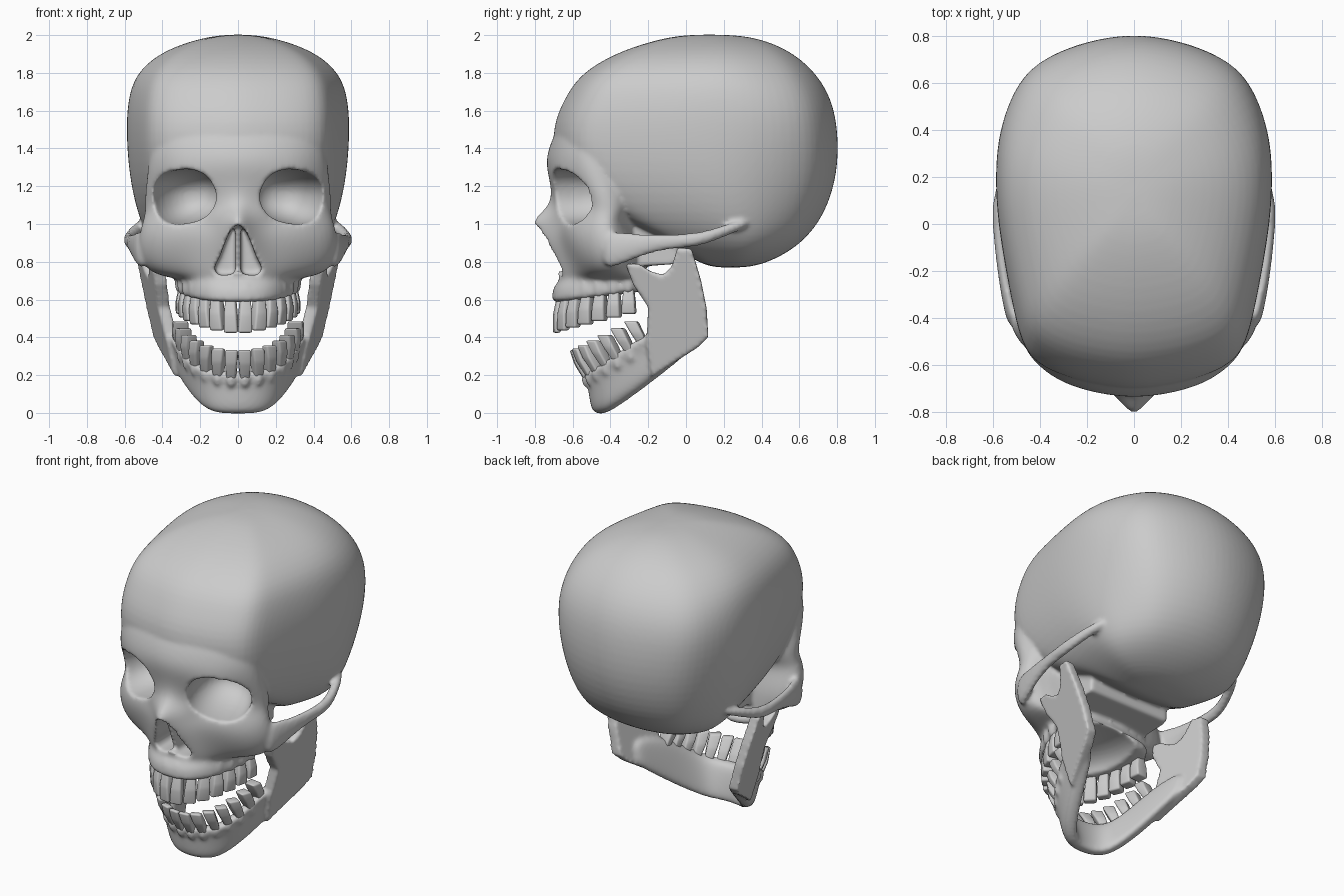
import bpy, bmesh
from math import sin, cos, radians, copysign, sqrt
from mathutils import Vector, Matrix

if "Cube" in bpy.data.objects:
    bpy.data.objects.remove(bpy.data.objects["Cube"])


def make(name, bm):
    bmesh.ops.recalc_face_normals(bm, faces=bm.faces)
    me = bpy.data.meshes.new(name)
    bm.to_mesh(me)
    bm.free()
    ob = bpy.data.objects.new(name, me)
    bpy.context.collection.objects.link(ob)
    return ob


def bake(ob):
    dg = bpy.context.evaluated_depsgraph_get()
    me = bpy.data.meshes.new_from_object(ob.evaluated_get(dg))
    ob.modifiers.clear()
    ob.data = me
    return ob


def loft(name, rings, sub=2):
    bm = bmesh.new()
    vs = [[bm.verts.new(p) for p in r] for r in rings]
    n = len(vs[0])
    for a, b in zip(vs, vs[1:]):
        for i in range(n):
            j = (i + 1) % n
            bm.faces.new((a[i], a[j], b[j], b[i]))
    bm.faces.new(vs[0])
    bm.faces.new(vs[-1])
    ob = make(name, bm)
    if sub:
        ob.modifiers.new("sub", 'SUBSURF').levels = sub
        bake(ob)
    return ob


def blob(name, loc, rad, p=1.0, rot=0.0, roll=0.0):
    bm = bmesh.new()
    bmesh.ops.create_uvsphere(bm, u_segments=32, v_segments=20, radius=1)
    turn = Matrix.Rotation(rot, 3, 'Z') @ Matrix.Rotation(roll, 3, 'Y')
    for v in bm.verts:
        q = Vector([copysign(abs(c) ** p, c) * r for c, r in zip(v.co, rad)])
        v.co = turn @ q + Vector(loc)
    return make(name, bm)


def combine(ob, other, op='UNION'):
    m = ob.modifiers.new("bool", 'BOOLEAN')
    m.operation, m.solver, m.object = op, 'EXACT', other
    bake(ob)
    bpy.data.objects.remove(other)


def finish(ob, voxel, times):
    m = ob.modifiers.new("remesh", 'REMESH')
    m.mode, m.voxel_size = 'VOXEL', voxel
    s = ob.modifiers.new("smooth", 'SMOOTH')
    s.factor, s.iterations = 0.5, times
    bake(ob)
    for p in ob.data.polygons:
        p.use_smooth = True


def mirrored(half):
    return half + [(-x, y, z) for x, y, z in reversed(half[1:-1])]


def teeth(name, A, B, front, gum, height, axis):
    """Seven teeth per side on a half-ellipse; returns gum points, outward directions and axes."""
    arc = [Vector((A * sin(radians(t / 2)), front + B * (1 - cos(radians(t / 2))), 0)) for t in range(173)]
    dist = [0]
    for a, b in zip(arc, arc[1:]):
        dist.append(dist[-1] + (b - a).length)
    step = dist[-1] / 7
    bm, roots = bmesh.new(), []
    for i in range(7):
        k = min(range(1, 172), key=lambda q: abs(dist[q] - (i + 0.5) * step))
        f = i / 6
        for s in (1, -1):
            base = Vector((arc[k].x * s, arc[k].y, gum(arc[k].y)))
            tan = arc[k + 1] - arc[k - 1]
            tan = Vector((tan.x * s, tan.y, 0)).normalized()
            w = axis(f).normalized()
            out = Vector((tan.y * s, -tan.x * s, 0))
            tip = height(f)
            v = []
            for h, wd, th in ((-0.04, 0.65, 0.05), (tip * 0.4, 0.88, 0.06 + .025 * f), (tip, 0.97, 0.03 + 0.05 * f)):
                for a, b in ((1, 1), (-1, 1), (-1, -1), (1, -1)):
                    v.append(bm.verts.new(base + w * h + tan * (a * wd * step / 2) + out * (b * th / 2)))
            for o in (0, 4):
                for q in range(4):
                    r = (q + 1) % 4
                    bm.faces.new((v[o + q], v[o + r], v[o + 4 + r], v[o + 4 + q]))
            bm.faces.new(v[:4])
            bm.faces.new(v[8:])
            roots.append((base, out, w))
    ob = make(name, bm)
    m = ob.modifiers.new("bevel", 'BEVEL')
    m.width, m.segments, m.limit_method = 0.011, 3, 'NONE'
    bake(ob)
    for p in ob.data.polygons:
        p.use_smooth = True
    return roots


# Teeth
upper = teeth("upper_teeth", 0.29, 0.43, -0.665, lambda y: 0.58 + 0.13 * (y + 0.68),
              lambda f: 0.16 - 0.055 * f, lambda f: Vector((0, -0.15 * (1 - f), -1)))
lower = teeth("lower_teeth", 0.31, 0.36, -0.535, lambda y: 0.205 + 0.57 * (y + 0.54),
              lambda f: 0.14 - 0.02 * f, lambda f: Vector((0, -0.47, 0.88)))

# Cranium: horizontal rings (z, front y, back y, half width, roundness of the back)
outline = [(0, 0), (.013, .25), (.035, .5), (.085, .77), (.19, .85), (.33, .92), (.47, .98),
           (.6, 1), (.73, .98), (.87, .85), (.935, .65), (.98, .34), (1, 0)]
levels = [(.77, .14, .33, .15, 1), (.81, .05, .46, .33, .9), (.9, -.1, .61, .46, .7), (1.05, -.45, .73, .53, .5),
          (1.27, -.67, .80, .575, .25), (1.5, -.70, .80, .587, 0), (1.66, -.63, .765, .578, .1),
          (1.79, -.55, .69, .54, .35), (1.9, -.37, .57, .42, .5), (1.97, -.16, .42, .24, .7), (2.0, 0, .26, .08, 1)]


def width(t, v, k):
    return v if t < .65 else v * (1 - k) + k * 2 * sqrt(t * (1 - t))


skull = loft("skull", [mirrored([(w * width(t, v, k), a + (b - a) * t, z) for t, v in outline])
                       for z, a, b, w, k in levels])
lo, hi = (-.588, -.70, .768), (.588, .803, 2.003)
for i in range(3):
    c = [v.co[i] for v in skull.data.vertices]
    a, b = min(c), max(c)
    for v in skull.data.vertices:
        v.co[i] = lo[i] + (v.co[i] - a) / (b - a) * (hi[i] - lo[i])

# Face: rings of z, centre y, then x, y pairs towards the side
rows = [
    (1.60, -.63, .15, -.62, .28, -.59, .38, -.53, .42, -.48, .42, -.36),
    (1.46, -.712, .15, -.697, .29, -.66, .39, -.60, .45, -.53, .45, -.38),
    (1.33, -.755, .15, -.737, .30, -.69, .41, -.62, .485, -.52, .465, -.39),
    (1.22, -.72, .12, -.71, .30, -.68, .43, -.57, .495, -.48, .475, -.38),
    (1.10, -.715, .06, -.69, .28, -.62, .43, -.51, .51, -.435, .485, -.35),
    (1.02, -.87, .06, -.745, .16, -.655, .30, -.635, .46, -.53, .53, -.42),
    (.94, -.80, .06, -.76, .15, -.67, .32, -.635, .48, -.54, .555, -.40),
    (.84, -.73, .11, -.70, .19, -.64, .35, -.59, .49, -.51, .555, -.37),
    (.735, -.68, .13, -.67, .20, -.61, .32, -.535, .44, -.48, .50, -.36),
    (.71, -.665, .12, -.655, .20, -.60, .26, -.51, .30, -.42, .315, -.30),
    (.66, -.715, .12, -.695, .21, -.625, .27, -.515, .31, -.40, .325, -.26)]
rows += [(z,) + rows[-1][1:] for z in (.605, .575)]
rings = []
for r in rows:
    half = [(0, r[1])] + list(zip(r[2::2], r[3::2])) + [(r[10] * .8, r[11] + .08), (0, -.18)]
    tilt = 0 if r[0] > .7 else .08 if r[0] > .65 else .13
    rings.append(mirrored([(x, y, r[0] + tilt * (y + .7)) for x, y in half]))
combine(skull, loft("face", rings))

# Skull base block
combine(skull, loft("base", [[(x, y, z) for y, z in ((-.3, .77), (-.04, .79), (-.04, 1.0), (-.3, 1.0))]
                             for x in (-.29, .29)], 0))

# Temple hollows, eye sockets, nose opening, palate hollow
for s in (1, -1):
    combine(skull, blob("temple_cut", (.67 * s, -.12, .87), (.20, .33, .20), .9), 'DIFFERENCE')
    combine(skull, blob("eye_cut", (.292 * s, -.62, 1.145), (.185, .31, .143), .88,
                        radians(17) * s, radians(9) * s), 'DIFFERENCE')
pear = [(0, 1.0), (.035, .975), (.065, .91), (.095, .83), (.128, .765), (.105, .73), (.05, .73), (0, .75)]
combine(skull, loft("nose_cut", [mirrored([(x, y, z) for x, z in pear]) for y in (-.95, -.48)], 0), 'DIFFERENCE')
combine(skull, blob("palate_cut", (0, -.28, .56), (.225, .32, .15), .9), 'DIFFERENCE')

# Nasal septum
combine(skull, loft("septum", [[(x, y, z) for y, z in ((-.62, .71), (-.73, .99), (-.45, 1.02), (-.45, .71))]
                               for x in (-.014, .014)], 0))

# Cheek arches: x, y, z, half height, half thickness
arch = [(.495, -.45, .86, .11, .04), (.53, -.34, .87, .085, .03), (.555, -.22, .893, .055, .025),
        (.572, -.08, .907, .037, .025), (.58, .05, .915, .038, .028), (.565, .14, .94, .033, .03),
        (.525, .26, .985, .03, .03), (.48, .34, 1.01, .02, .03)]
for s in (1, -1):
    combine(skull, loft("arch", [[((x + t * 1.1 * cos(radians(a))) * s, y, z + h * 1.1 * sin(radians(a)))
                                  for a in range(0, 360, 45)] for x, y, z, h, t in arch]))

# Tooth root bulges on the upper jaw
for base, out, w in upper:
    combine(skull, blob("root", base + out * .02 - w * .055, (.03, .03, .055)))
finish(skull, .0125, 6)

# Lower jaw body: x, y, bottom z, top z, outward lean
path = [(0, -.455, 0, .215, .05), (.075, -.445, 0, .215, .055), (.145, -.405, .012, .235, .07),
        (.205, -.31, .075, .32, .075), (.26, -.2, .155, .40, .065), (.315, -.08, .25, .45, .05),
        (.37, .02, .33, .46, .02)]
path = [(-p[0],) + p[1:] for p in reversed(path[1:])] + path
section = [(.5, -.02), (1, .08), (.85, .45), (.75, .75), (1.0, .92), (.5, 1.03),
           (-.5, 1.03), (-1, .9), (-1, .1), (-.5, -.02)]
rings = []
for i, (x, y, zb, zt, lean) in enumerate(path):
    p, q = path[max(i - 1, 0)], path[min(i + 1, len(path) - 1)]
    n = Vector((q[1] - p[1], p[0] - q[0])).normalized()
    rings.append([(x + n.x * (a * .047 + lean * f), y + n.y * (a * .047 + lean * f), zb + (zt - zb) * f)
                  for a, f in section])
jaw = loft("lower_jaw", rings)

# Jaw branches
side = [(-.045, .875), (.03, .87), (.08, .7), (.11, .55), (.118, .40), (.06, .345), (-.05, .275), (-.18, .19),
        (-.21, .36), (-.2, .56), (-.28, .68), (-.32, .79), (-.25, .79), (-.19, .75), (-.12, .73), (-.075, .775)]
for s in (1, -1):
    combine(jaw, loft("branch", [[((.392 + .25 * (z - .4) + .2 * y + t) * s, y, z) for y, z in side]
                                 for t in (-.034, .034)], 0))

# Tooth root bulges on the lower jaw
for base, out, w in lower:
    combine(jaw, blob("root", base + out * .01 - w * .035, (.027, .027, .045)))
finish(jaw, .0115, 6)
